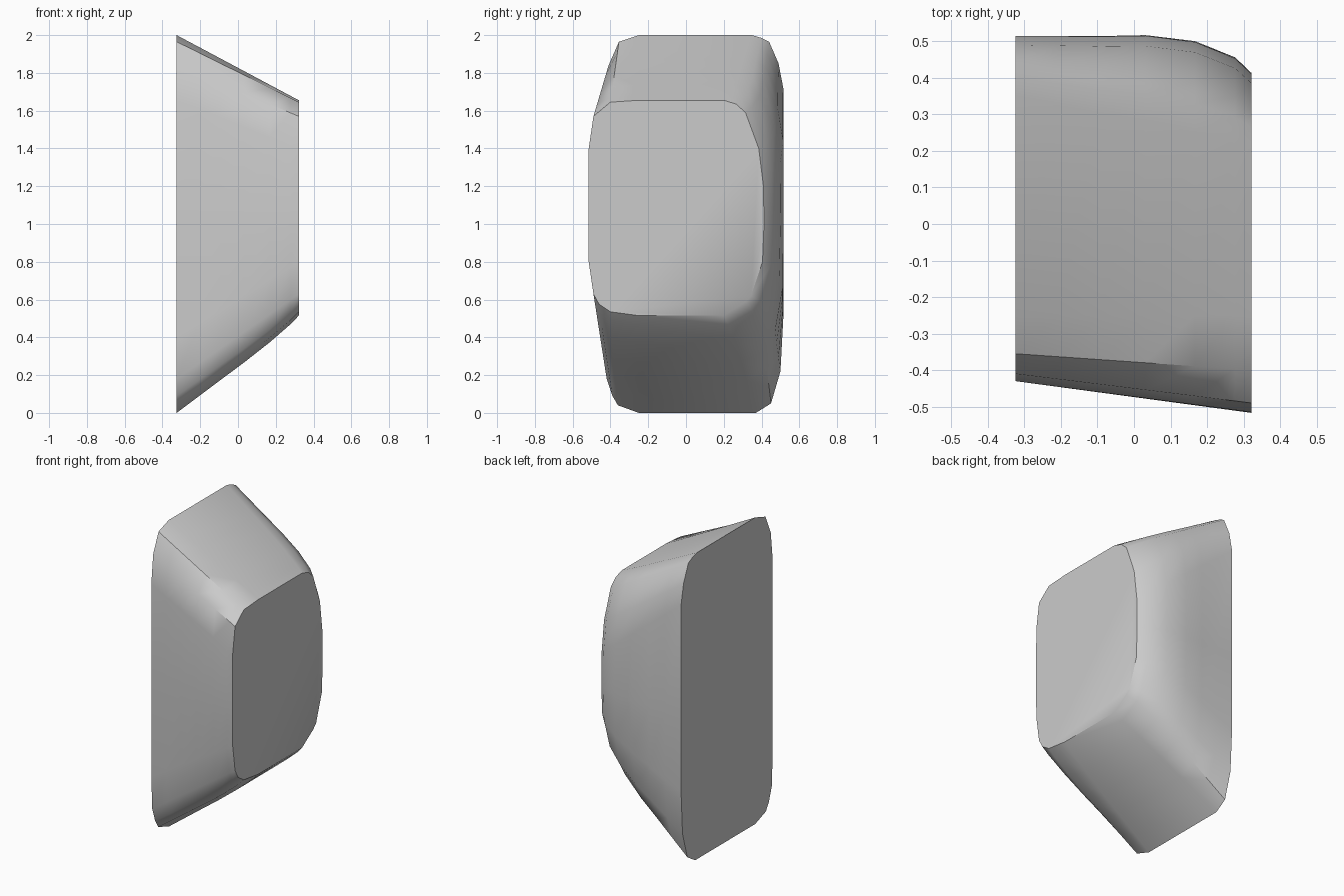
import bpy
import bmesh
import math
from mathutils import Vector

default_cube = bpy.data.objects.get("Cube")
if default_cube:
    bpy.data.objects.remove(default_cube, do_unlink=True)

# Plain grey finish
grey = bpy.data.materials.new("light grey")
grey.use_nodes = True
colour = (0.6, 0.6, 0.6, 1)
grey.diffuse_color = colour
grey.node_tree.nodes["Principled BSDF"].inputs["Base Color"].default_value = colour

LEFT_X, RIGHT_X = -0.325, 0.322

# Matching rounded outlines (y, z) of the tall end and the short end
tall_end = [
    (-.25, 0), (-.36, .04), (-.39, .09), (-.42, .18), (-.43, .4),
    (-.43, 1.05), (-.43, 1.65), (-.41, 1.84), (-.355, 1.965), (-.25, 2),
    (.35, 2), (.4, 1.985), (.44, 1.965), (.49, 1.85), (.515, 1.72),
    (.515, 1), (.515, .5), (.5, .22), (.45, .05), (.37, 0),
]
short_end = [
    (-.25, .515), (-.4, .535), (-.46, .575), (-.49, .63), (-.515, .8),
    (-.517, 1.05), (-.515, 1.4), (-.49, 1.57), (-.4, 1.645), (-.25, 1.655),
    (.2, 1.655), (.265, 1.635), (.315, 1.59), (.385, 1.4), (.41, 1.2),
    (.413, 1), (.405, .8), (.345, .62), (.315, .59), (.2, .515),
]

# Position along the body and how far its rear side swells there
stations = [(0, 0), (.18, .018), (.36, .036), (.55, .058),
            (.76, .063), (.93, .036), (1, 0)]


def section_point(start, end, along, swell):
    """Blend the two outlines, swelling the rear side and the underside."""
    point = Vector(start).lerp(Vector(end), along)
    rear_weight = min(max((start[0] - .3) / .2, 0), 1)
    point.x += swell * rear_weight
    if start[1] < .1:
        point.y -= swell * .3
    return (LEFT_X + (RIGHT_X - LEFT_X) * along, point.x, point.y)


# Lofted housing with flat ends
bm = bmesh.new()
rings = []
for along, swell in stations:
    rings.append([bm.verts.new(section_point(a, b, along, swell))
                  for a, b in zip(tall_end, short_end)])

count = len(tall_end)
for ring, following in zip(rings, rings[1:]):
    for i in range(count):
        j = (i + 1) % count
        bm.faces.new((ring[i], ring[j], following[j], following[i]))
bm.faces.new(rings[0])
bm.faces.new(rings[-1])
bmesh.ops.recalc_face_normals(bm, faces=bm.faces)

mesh = bpy.data.meshes.new("tapered_housing")
bm.to_mesh(mesh)
bm.free()
mesh.materials.append(grey)
housing = bpy.data.objects.new("tapered_housing", mesh)
bpy.context.collection.objects.link(housing)

# Smooth sides, crisp rims around the end faces
bpy.ops.object.select_all(action='DESELECT')
housing.select_set(True)
bpy.context.view_layer.objects.active = housing
bpy.ops.object.shade_smooth_by_angle(angle=math.radians(40))
